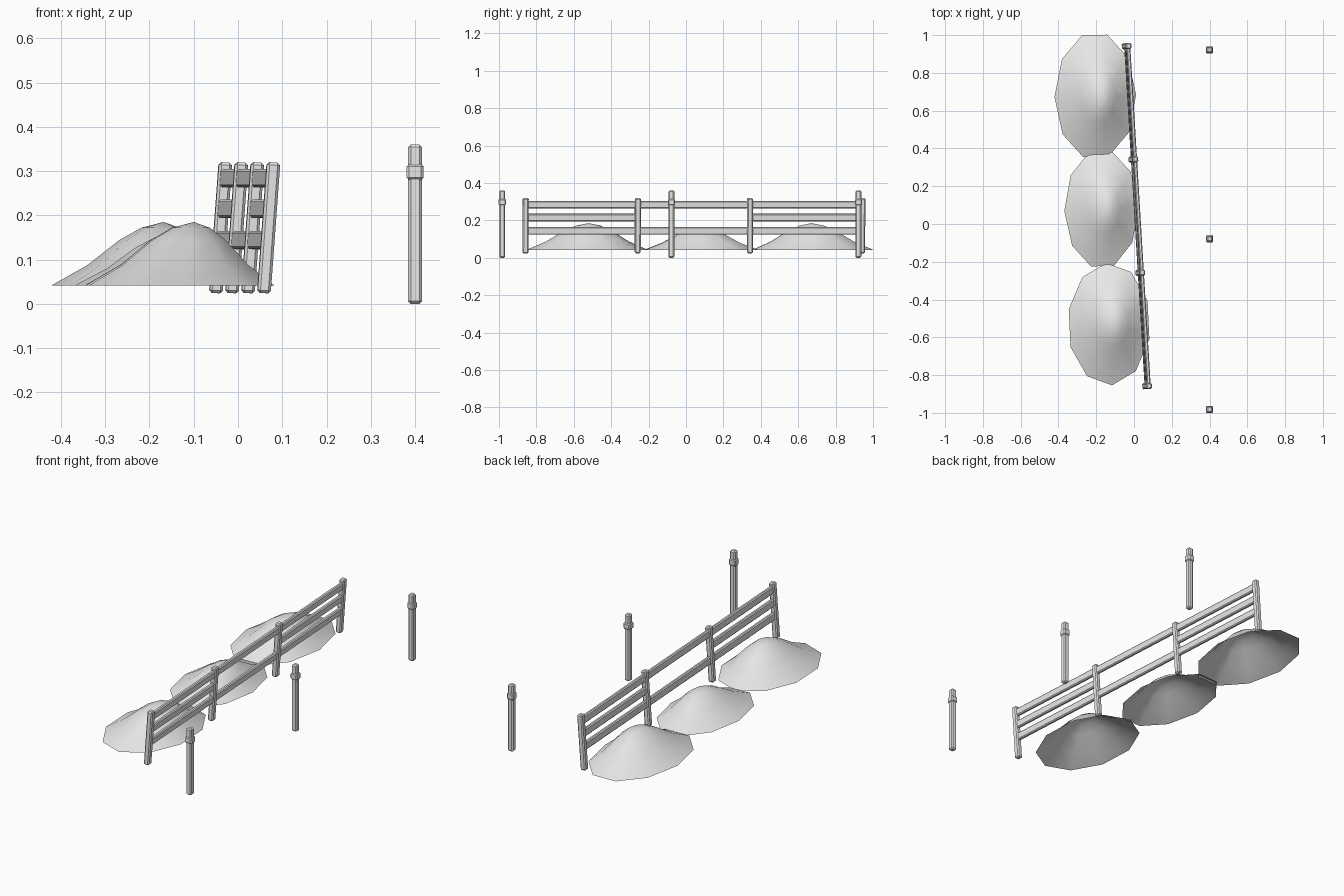
import bpy
import bmesh
from math import cos, sin, pi, radians
from mathutils import Matrix, Vector

cube = bpy.data.objects.get("Cube")
if cube:
    bpy.data.objects.remove(cube, do_unlink=True)

GREY = (0.8, 0.8, 0.8, 1.0)
grey = bpy.data.materials.new("plain grey")
grey.use_nodes = True
grey.diffuse_color = GREY
grey.node_tree.nodes["Principled BSDF"].inputs["Base Color"].default_value = GREY


def add_object(name, bm, matrix=Matrix()):
    mesh = bpy.data.meshes.new(name)
    bm.to_mesh(mesh)
    bm.free()
    mesh.materials.append(grey)
    obj = bpy.data.objects.new(name, mesh)
    obj.matrix_world = matrix
    bpy.context.collection.objects.link(obj)
    return obj


def add_box(bm, centre, size, chamfer):
    """Chamfered box added to an existing bmesh."""
    part = Matrix.Translation(centre) @ Matrix.Diagonal((*size, 1))
    verts = bmesh.ops.create_cube(bm, size=1, matrix=part)["verts"]
    edges = list({e for v in verts for e in v.link_edges})
    bmesh.ops.bevel(bm, geom=edges, offset=chamfer, segments=1, affect="EDGES")


# Leaning fence: its own frame runs along y, tilted and turned slightly
fence = (Matrix.Translation((0.015, 0.042, 0.172))
         @ Matrix.Rotation(radians(3.45), 4, "Z")
         @ Matrix.Rotation(radians(4.2), 4, "Y"))
BAY = 0.601

for i in range(4):
    bm = bmesh.new()
    add_box(bm, (0, (i - 1.5) * BAY, 0), (0.03, 0.032, 0.296), 0.006)
    add_object(f"fence_post_{i + 1}", bm, fence)

# Rails: the centre bay has lost its middle rail
for bay in range(3):
    for level, height in (("top", 0.112), ("middle", 0.043), ("bottom", -0.028)):
        if bay == 1 and level == "middle":
            continue
        bm = bmesh.new()
        add_box(bm, (0, (bay - 1) * BAY, height), (0.02, BAY, 0.041), 0.005)
        add_object(f"{level}_rail_{bay + 1}", bm, fence)

# Roadside marker posts with a collar near the top
for i, y in enumerate((-0.982, -0.078, 0.922)):
    bm = bmesh.new()
    add_box(bm, (0, 0, 0.18), (0.031, 0.031, 0.36), 0.006)
    add_box(bm, (0, 0, 0.298), (0.039, 0.039, 0.036), 0.006)
    add_object(f"marker_post_{i + 1}", bm, Matrix.Translation((0.4, y, 0)))


# Low mounds: open ten-sided shells with a bell profile and an off-centre peak
BASE = 0.042
BELL = ((1, 0), (0.68, 0.32), (0.4, 0.71), (0.2, 0.91))


def add_mound(name, centre, radii, turn, peak, height):
    bm = bmesh.new()
    rings = []
    for spread, rise in BELL:
        ring = []
        for k in range(10):
            a = k * pi / 5 + radians(turn)
            rim = Vector((centre[0] + radii[0] * cos(a), centre[1] + radii[1] * sin(a)))
            p = Vector(peak).lerp(rim, spread)
            ring.append(bm.verts.new((p.x, p.y, BASE + rise * height)))
        rings.append(ring)
    top = bm.verts.new((*peak, BASE + height))
    for k in range(10):
        n = (k + 1) % 10
        for low, high in zip(rings, rings[1:]):
            bm.faces.new((low[k], low[n], high[n], high[k]))
        bm.faces.new((rings[-1][k], rings[-1][n], top))
    for f in bm.faces:
        f.smooth = True
    add_object(name, bm)


add_mound("front_mound", (-0.132, -0.53), (0.22, 0.325), -14, (-0.1, -0.52), 0.143)
add_mound("middle_mound", (-0.172, 0.08), (0.197, 0.318), 2, (-0.14, 0.08), 0.12)
add_mound("back_mound", (-0.205, 0.678), (0.216, 0.339), 1, (-0.168, 0.67), 0.143)
